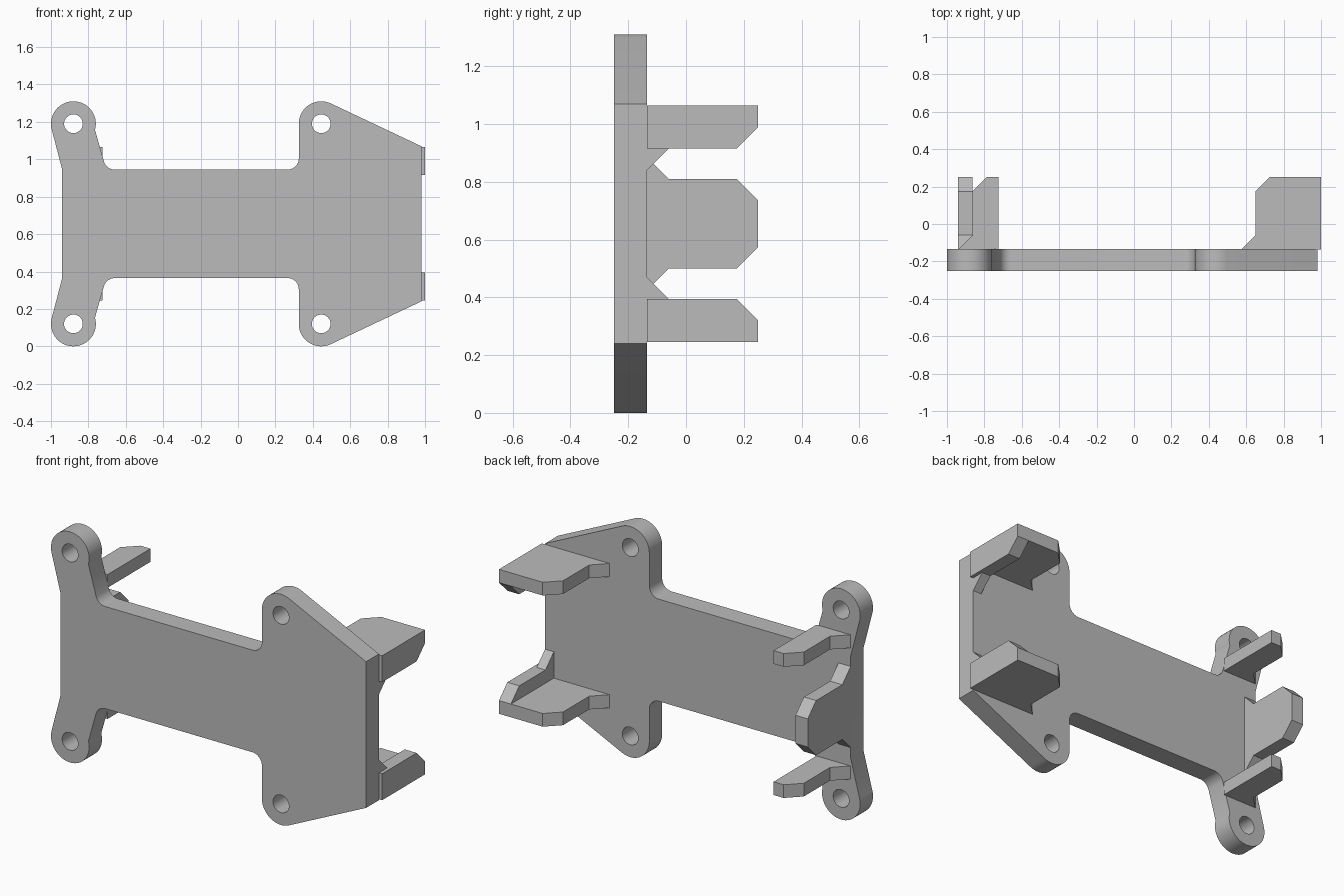
import bpy, bmesh
from math import cos, sin, radians

if "Cube" in bpy.data.objects:
    bpy.data.objects.remove(bpy.data.objects["Cube"])

MID = 0.655              # height of the symmetry plane
TOP = 1.065              # outer face of the upper clips
T = 0.075                # clip thickness and chamfer size
FRONT, BACK, TIP = -0.25, -0.135, 0.25

grey = bpy.data.materials.new("plain grey")
grey.use_nodes = True
colour = (0.5, 0.5, 0.5, 1)
grey.diffuse_color = colour
grey.node_tree.nodes["Principled BSDF"].inputs["Base Color"].default_value = colour


def arc(cx, cz, r, a, b, n=16):
    angles = [radians(a + (b - a) * i / n) for i in range(n + 1)]
    return [(cx + r * cos(t), cz + r * sin(t)) for t in angles]


def flip(points):
    return [(x, 2 * MID - z) for x, z in reversed(points)]


def prism(name, loops, axis, lo, hi):
    """Fill the loops (first outer, others holes) and extrude along an axis."""
    def place(p):
        q = list(p)
        q.insert("xyz".index(axis), lo)
        return q
    bm = bmesh.new()
    edges = []
    for loop in loops:
        vs = [bm.verts.new(place(p)) for p in loop]
        edges += [bm.edges.new((v, vs[i - 1])) for i, v in enumerate(vs)]
    if len(loops) == 1:
        bm.faces.new(vs)
    else:
        bmesh.ops.triangle_fill(bm, edges=edges, use_beauty=True)
    ext = bmesh.ops.extrude_face_region(bm, geom=bm.faces[:], use_keep_orig=True)
    shift = [0, 0, 0]
    shift["xyz".index(axis)] = hi - lo
    bmesh.ops.translate(bm, vec=shift,
                        verts=[g for g in ext["geom"] if isinstance(g, bmesh.types.BMVert)])
    bmesh.ops.recalc_face_normals(bm, faces=bm.faces)
    me = bpy.data.meshes.new(name)
    bm.to_mesh(me)
    bm.free()
    me.materials.append(grey)
    ob = bpy.data.objects.new(name, me)
    bpy.context.collection.objects.link(ob)
    return ob


# Mounting plate: upper half outline, mirrored, with four screw holes
upper = [(-0.94, 0.945)]
upper += arc(-0.88, 1.19, 0.12, 195, -16, 32)
upper += arc(-0.659, 1.005, 0.06, 196, 270, 10)
upper += arc(0.265, 1.005, 0.06, 270, 360, 10)
upper += arc(0.445, 1.19, 0.12, 180, 64.6, 20)
upper += [(0.98, 1.07)]
holes = [arc(x, 1.19, 0.05, 0, 360 * 31 / 32, 31) for x in (-0.88, 0.445)]
plate = prism("mounting_plate", [upper + flip(upper)] + holes + [flip(h) for h in holes],
              "y", FRONT, BACK)
bpy.ops.object.select_all(action="DESELECT")
plate.select_set(True)
bpy.context.view_layer.objects.active = plate
bpy.ops.object.shade_smooth_by_angle(angle=radians(30))


# Shelf-like clip seen from above: chamfered tip, flared root
def shelf(root_x, side_x, far_x):
    s = T if far_x > side_x else -T
    return [(side_x - s, BACK), (side_x, BACK + T), (side_x, TIP - T),
            (side_x + s, TIP), (far_x, TIP), (far_x, BACK)]


wide = shelf(0, 0.65, 1.0)
narrow = shelf(0, -0.863, -0.725)
low = TOP - 2 * T        # free edge of the corner walls
wall = [(BACK, low), (TIP - T, low), (TIP, low + T), (BACK, low + T)]
gusset = [(BACK, low - T), (BACK + T, low), (BACK, low)]

for label, mirrored in (("upper", False), ("lower", True)):
    z0, z1 = (2 * MID - TOP, 2 * MID - TOP + T) if mirrored else (TOP - T, TOP)
    turn = flip if mirrored else list
    prism(label + "_corner_shelf", [wide], "z", z0, z1)
    prism(label + "_corner_wall", [turn(wall)], "x", 1.0 - T, 1.0)
    prism(label + "_corner_gusset", [turn(gusset)], "x", 1.0 - T, 0.98)
    prism(label + "_end_tab", [narrow], "z", z0, z1)

# Upright stop between the two end tabs
edge = MID + 0.155
half = [(BACK, edge + T), (BACK + T, edge), (TIP - T, edge), (TIP, edge - T)]
prism("middle_stop", [half + flip(half)], "x", -0.94, -0.863)
